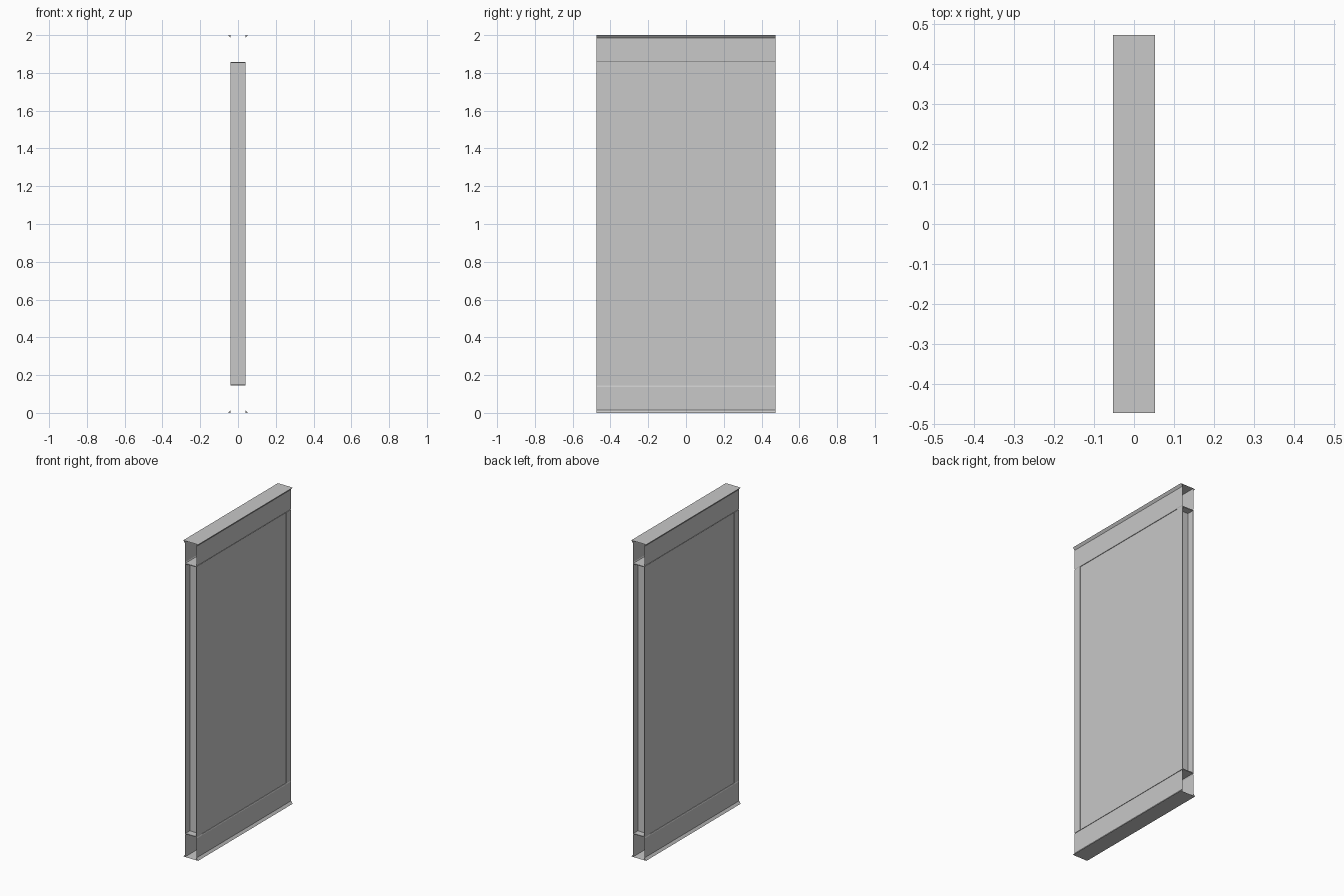
import bpy, bmesh

if "Cube" in bpy.data.objects:
    bpy.data.objects.remove(bpy.data.objects["Cube"], do_unlink=True)

HALF = 0.473        # half length along y
WEB = 0.43          # y of the recessed end webs
LOW, HIGH = 0.145, 1.858   # heights of the core
SIDE = 0.04         # half thickness of the wall
LIP = 0.052         # half width of the cover plates
GAUGE = 0.005       # metal thickness of the end frames

steel = bpy.data.materials.new("grey steel")
steel.use_nodes = True
colour = (0.58, 0.58, 0.58, 1)
steel.diffuse_color = colour
steel.node_tree.nodes["Principled BSDF"].inputs["Base Color"].default_value = colour


def finish(name, bm):
    mesh = bpy.data.meshes.new(name)
    bm.to_mesh(mesh)
    bm.free()
    mesh.materials.append(steel)
    obj = bpy.data.objects.new(name, mesh)
    bpy.context.scene.collection.objects.link(obj)
    return obj


def strip(name, profile, half, closed=False):
    """Sweep an x-z profile along y; a closed profile gets end caps."""
    bm = bmesh.new()
    rows = [[bm.verts.new((x, y, z)) for x, z in profile] for y in (-half, half)]
    count = len(profile)
    for i in range(count if closed else count - 1):
        j = (i + 1) % count
        bm.faces.new((rows[0][i], rows[0][j], rows[1][j], rows[1][i]))
    if closed:
        for row in rows:
            bm.faces.new(row)
        bmesh.ops.recalc_face_normals(bm, faces=bm.faces)
    return finish(name, bm)


def box(name, low, high):
    bm = bmesh.new()
    bmesh.ops.create_cube(bm, size=1)
    for v in bm.verts:
        v.co = [(a + b) / 2 + c * (b - a) for a, b, c in zip(low, high, v.co)]
    return finish(name, bm)


# Cover plates and the core's horizontal closing sheets
strip("bottom_plate", [(LIP, 0), (-LIP, 0)], HALF)
strip("top_plate", [(-LIP, 2), (LIP, 2)], HALF)
strip("core_bottom", [(SIDE, LOW), (-SIDE, LOW)], HALF)
strip("core_top", [(-SIDE, HIGH), (SIDE, HIGH)], HALF)

for side, s in (("left", 1), ("right", -1)):
    # Wall sheet, slightly recessed between the two track bands
    inner = s * (SIDE - 0.003)
    outer = s * SIDE

    def wall(name, profile, half):
        strip(side + name, profile if s > 0 else profile[::-1], half)

    wall("_wall_sheet", [(inner, HIGH), (inner, LOW)][::-1], WEB)
    wall("_bottom_band", [(outer, 0), (outer, LOW - 0.008), (inner, LOW)], HALF)
    wall("_top_band", [(inner, HIGH), (outer, HIGH + 0.006), (outer, 2)], HALF)

    # Folded triangular lips under the cover plates
    for level, edge, tip in (("bottom", 0, 0.015), ("top", 2, 1.985)):
        strip(f"{side}_{level}_lip",
              [(outer, edge), (s * LIP, edge), (outer, tip)], HALF, True)

# Outward-opening end channels: web, flanges and end tabs
for end, e in (("front", -1), ("back", 1)):
    y0, y1 = sorted((e * WEB, e * HALF))
    w0, w1 = sorted((e * WEB, e * (WEB - GAUGE)))
    box(end + "_web", (-SIDE, w0, LOW), (SIDE, w1, HIGH))
    for side, s in (("left", 1), ("right", -1)):
        x0, x1 = sorted((s * (SIDE + 0.001), s * (SIDE + 0.001 - GAUGE)))
        f0, f1 = sorted((e * (WEB - GAUGE), e * HALF))
        box(f"{end}_{side}_flange", (x0, f0, LOW), (x1, f1, HIGH))
    box(end + "_bottom_tab", (-SIDE, y0, LOW), (SIDE, y1, LOW + GAUGE))
    box(end + "_top_tab", (-SIDE, y0, HIGH - GAUGE), (SIDE, y1, HIGH))
